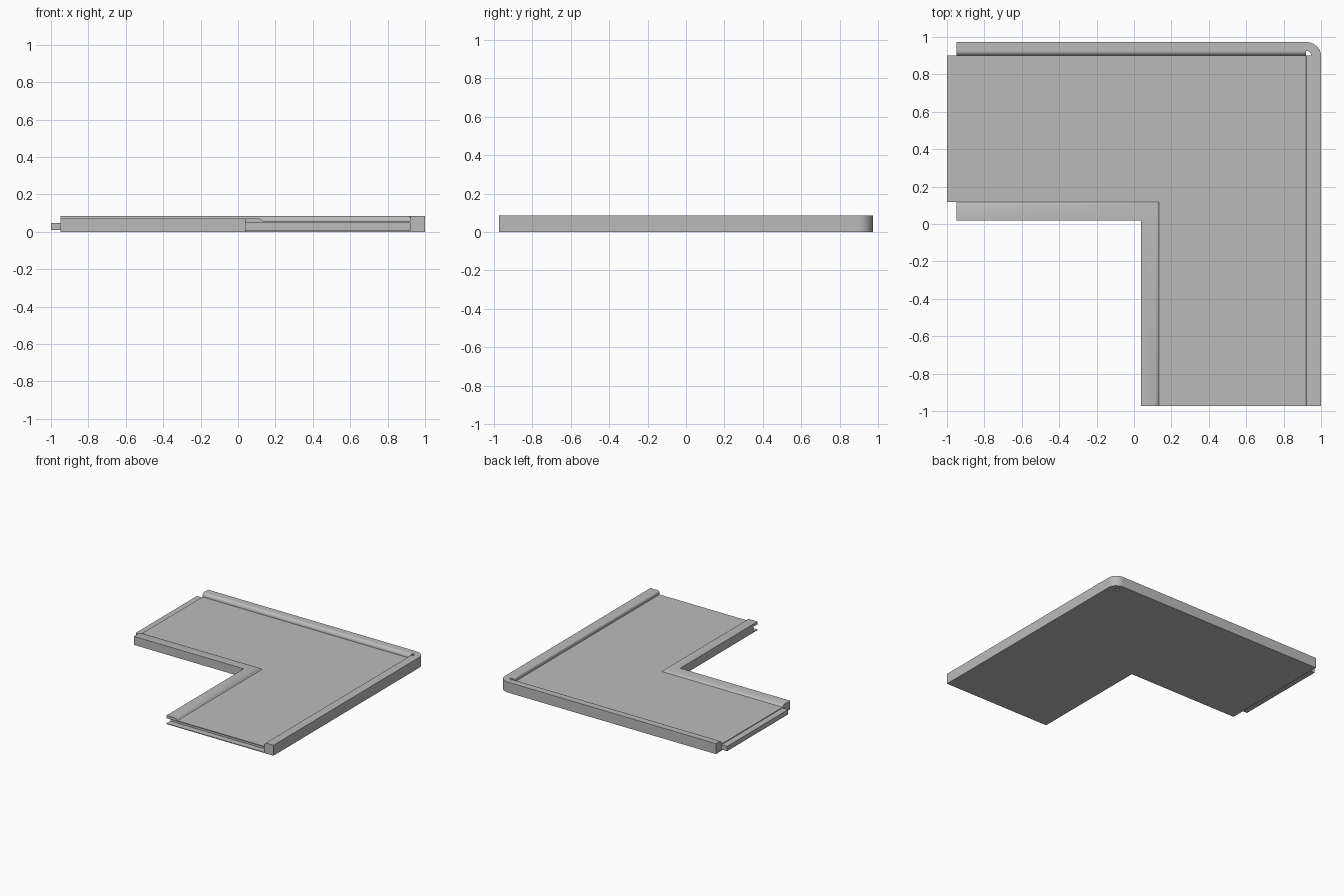
import bpy, bmesh, math
from mathutils import Vector

cube = bpy.data.objects.get("Cube")
if cube:
    bpy.data.objects.remove(cube, do_unlink=True)

grey = bpy.data.materials.new("plain grey")
grey.use_nodes = True
colour = (0.5, 0.5, 0.5, 1)
grey.diffuse_color = colour
grey.node_tree.nodes["Principled BSDF"].inputs["Base Color"].default_value = colour

# Main levels and outline
LEFT, RIGHT, FRONT, BACK = -0.95, 1.0, -0.973, 0.973
DECK_X, DECK_Y = 0.92, 0.90
IN_X, IN_Y = 0.038, 0.02
DECK_Z, RIM_Z, CURB_Z = 0.054, 0.085, 0.07
TONGUE_LOW, TONGUE_TOP, REACH = 0.009, 0.048, 0.05


def finish(name, bm, smooth=False):
    bmesh.ops.recalc_face_normals(bm, faces=bm.faces)
    mesh = bpy.data.meshes.new(name)
    bm.to_mesh(mesh)
    bm.free()
    mesh.materials.append(grey)
    ob = bpy.data.objects.new(name, mesh)
    bpy.context.collection.objects.link(ob)
    if smooth:
        bpy.ops.object.select_all(action='DESELECT')
        ob.select_set(True)
        bpy.context.view_layer.objects.active = ob
        bpy.ops.object.shade_smooth_by_angle(angle=math.radians(35))
    return ob


def slab(name, outline, low, high):
    """Extrude a plan outline between two heights."""
    bm = bmesh.new()
    base = bm.faces.new([bm.verts.new((x, y, low)) for x, y in outline])
    new = bmesh.ops.extrude_face_region(bm, geom=[base])["geom"]
    verts = [v for v in new if isinstance(v, bmesh.types.BMVert)]
    bmesh.ops.translate(bm, verts=verts, vec=(0, 0, high - low))
    return finish(name, bm)


def box(name, x0, x1, y0, y1, low, high):
    return slab(name, [(x0, y0), (x1, y0), (x1, y1), (x0, y1)], low, high)


def sweep(name, profile, stations):
    """Run a closed (offset, height) profile through (origin, direction) stations."""
    bm = bmesh.new()
    rings = []
    for origin, way in stations:
        o, w = Vector(origin), Vector(way)
        rings.append([bm.verts.new((*(o + w * d), z)) for d, z in profile])
    n = len(profile)
    for a, b in zip(rings, rings[1:]):
        for i in range(n):
            j = (i + 1) % n
            bm.faces.new((a[i], a[j], b[j], b[i]))
    bm.faces.new(rings[0])
    bm.faces.new(rings[-1])
    return finish(name, bm, True)


# L-shaped deck, stopping short of the front end for the slot
slot_y = FRONT + REACH
slab("deck", [(LEFT, IN_Y), (IN_X, IN_Y), (IN_X, slot_y), (DECK_X, slot_y),
              (DECK_X, DECK_Y), (LEFT, DECK_Y)], 0, DECK_Z)

# Joining tongue on the left end, and the slot lips on the front end
box("tongue", LEFT - REACH, LEFT, 0.117, DECK_Y, TONGUE_LOW, TONGUE_TOP)
box("slot_lower_lip", IN_X, DECK_X, FRONT, slot_y, 0, TONGUE_LOW - 0.003)
box("slot_upper_lip", IN_X, DECK_X, FRONT, slot_y, TONGUE_TOP, DECK_Z)


# Outer rims with a rounded inner top edge
def rim_profile(width, radius):
    steps = 8
    arc = [math.pi / 2 * i / steps for i in range(steps + 1)]
    nose = [(radius * (1 - math.cos(a)), RIM_Z - radius * (1 - math.sin(a))) for a in arc]
    return [(0, 0)] + nose + [(width, RIM_Z), (width, 0)]


sweep("side_rim", rim_profile(RIGHT - DECK_X, 0.016),
      [((DECK_X, FRONT), (1, 0)), ((DECK_X, DECK_Y), (1, 0))])
sweep("back_rim", rim_profile(BACK - DECK_Y, 0.025),
      [((LEFT, DECK_Y), (0, 1)), ((DECK_X, DECK_Y), (0, 1))])

# Rounded rim corner around a small open hole
aspect = (BACK - DECK_Y) / (RIGHT - DECK_X)
width, hole = RIGHT - DECK_X, 0.028
corner = [((DECK_X, DECK_Y), (math.cos(a), aspect * math.sin(a)))
          for a in (math.pi / 2 * i / 12 for i in range(13))]
sweep("rim_corner", [(hole, 0), (hole, RIM_Z), (width, RIM_Z), (width, 0)], corner)

# Low inner curb following the notch, with a sloped edge down to the deck
curb = [(0, TONGUE_TOP), (0, CURB_Z), (0.076, CURB_Z), (0.085, 0.066),
        (0.097, DECK_Z), (0.097, TONGUE_TOP)]
sweep("inner_curb", curb, [((LEFT, IN_Y), (0, 1)), ((IN_X, IN_Y), (1, 1)),
                           ((IN_X, FRONT), (1, 0))])
